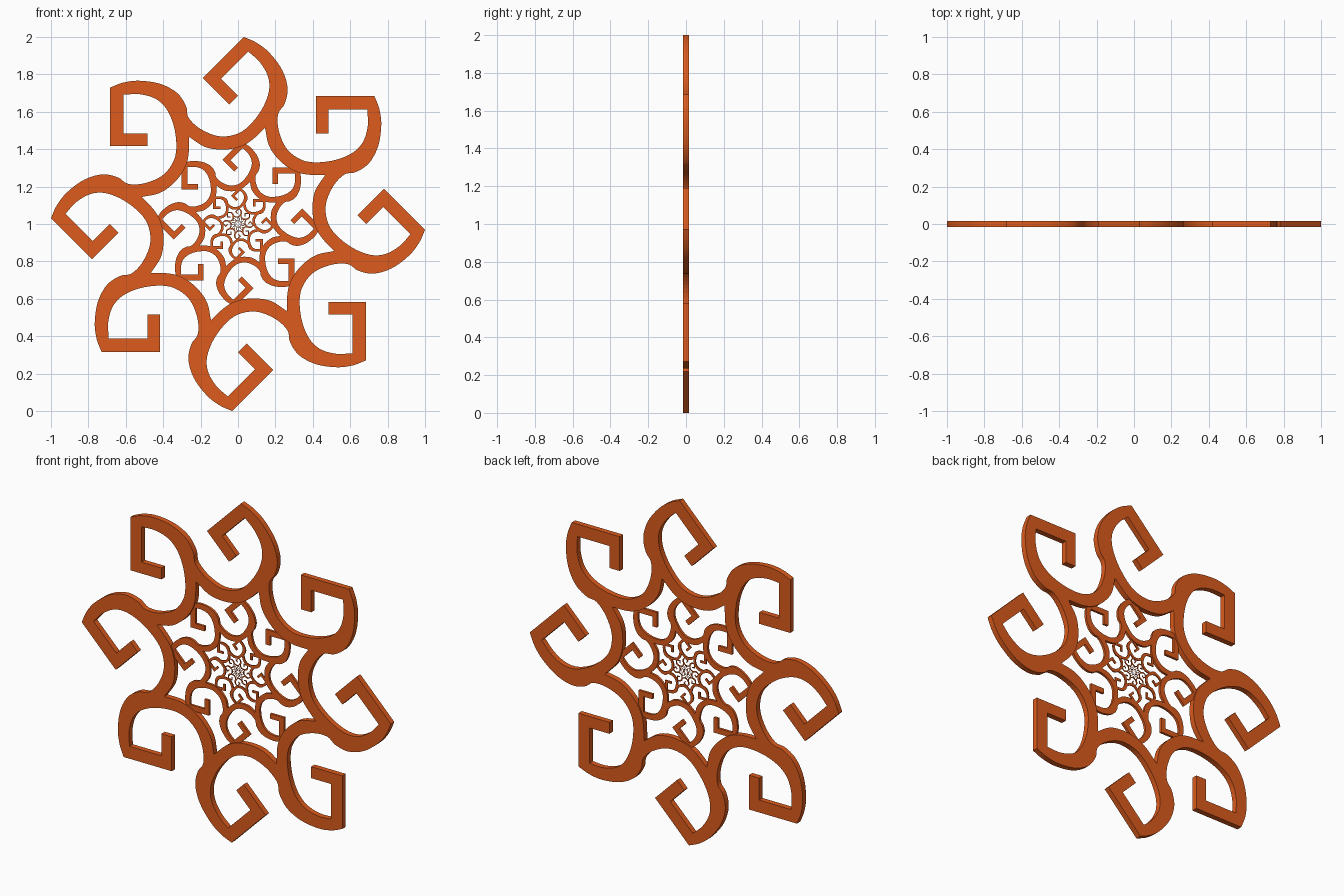
import bpy, bmesh, math
from mathutils import Vector, Matrix

if "Cube" in bpy.data.objects:
    bpy.data.objects.remove(bpy.data.objects["Cube"])

UNIT = 187.0      # tracing units per metre
STEP = math.radians(45)
RATIO = 0.44      # size of each ring relative to the one around it
RINGS = 6
DEPTH = 0.032


def turn(p, a):
    return (p[0] * math.cos(a) - p[1] * math.sin(a),
            p[0] * math.sin(a) + p[1] * math.cos(a))


def smooth(points, before=None, after=None, n=5):
    """Catmull-Rom curve through the points, with optional outer tangents."""
    v = [Vector(p) for p in points]
    first = Vector(before) if before else 2 * v[0] - v[1]
    last = Vector(after) if after else 2 * v[-1] - v[-2]
    v = [first] + v + [last]
    out = []
    for a, b, c, d in zip(v, v[1:], v[2:], v[3:]):
        for i in range(n):
            t = i / n
            out.append(0.5 * (2 * b + (c - a) * t + (2 * a - 5 * b + 4 * c - d) * t * t
                              + (3 * b - a - 3 * c + d) * t ** 3))
    return out + [v[-2]]


# One scroll: square hook, inner curve, lower edge, outer curve
join, notch = (40, 109.5), (27, 96)
join2, notch2 = turn(join, -STEP), turn(notch, -STEP)
hook = [(136, 128), (78, 128), (78, 90.5), (90.5, 90.5), (90.5, 114.5)]
inner = smooth([(129, 114.5), (129.5, 98), (124.5, 81.5), (112.5, 70), (92, 62.8),
                (68, 62.5), (50, 73.5), (41, 92), join],
               after=turn((118, 52), STEP))
lower = smooth([notch, (31, 78), (41, 64), (54, 54), (68, 49.5), notch2])
outer = smooth([join2, (118, 52), (131, 61), (140, 78), (143, 99), (141, 115), (136, 128)],
               before=turn((41, 92), -STEP))
outline = [Vector(p) for p in hook] + inner + lower + outer[:-1]

# Flat ring of eight welded scrolls
mesh = bpy.data.meshes.new("scroll_ring")
bm = bmesh.new()
for k in range(8):
    pts = [turn(p, k * STEP) for p in outline]
    bm.faces.new([bm.verts.new((x / UNIT, 0, z / UNIT)) for x, z in pts])
bmesh.ops.remove_doubles(bm, verts=bm.verts, dist=0.0005)
reach = max(v.co.x for v in bm.verts)
bmesh.ops.transform(bm, matrix=Matrix.Scale(1 / reach, 4), verts=bm.verts)
bm.to_mesh(mesh)
bm.free()

orange = bpy.data.materials.new("orange")
orange.diffuse_color = (0.72, 0.105, 0.012, 1)
orange.use_nodes = True
orange.node_tree.nodes["Principled BSDF"].inputs["Base Color"].default_value = orange.diffuse_color
mesh.materials.append(orange)

# Nested rings shrinking toward the centre
for i in range(RINGS):
    ring = bpy.data.objects.new(f"scroll_ring_{i + 1}", mesh.copy())
    bpy.context.collection.objects.link(ring)
    ring.location.z = 1
    ring.scale = (RATIO ** i,) * 3
    solid = ring.modifiers.new("thickness", "SOLIDIFY")
    solid.thickness = DEPTH
    solid.offset = 0
